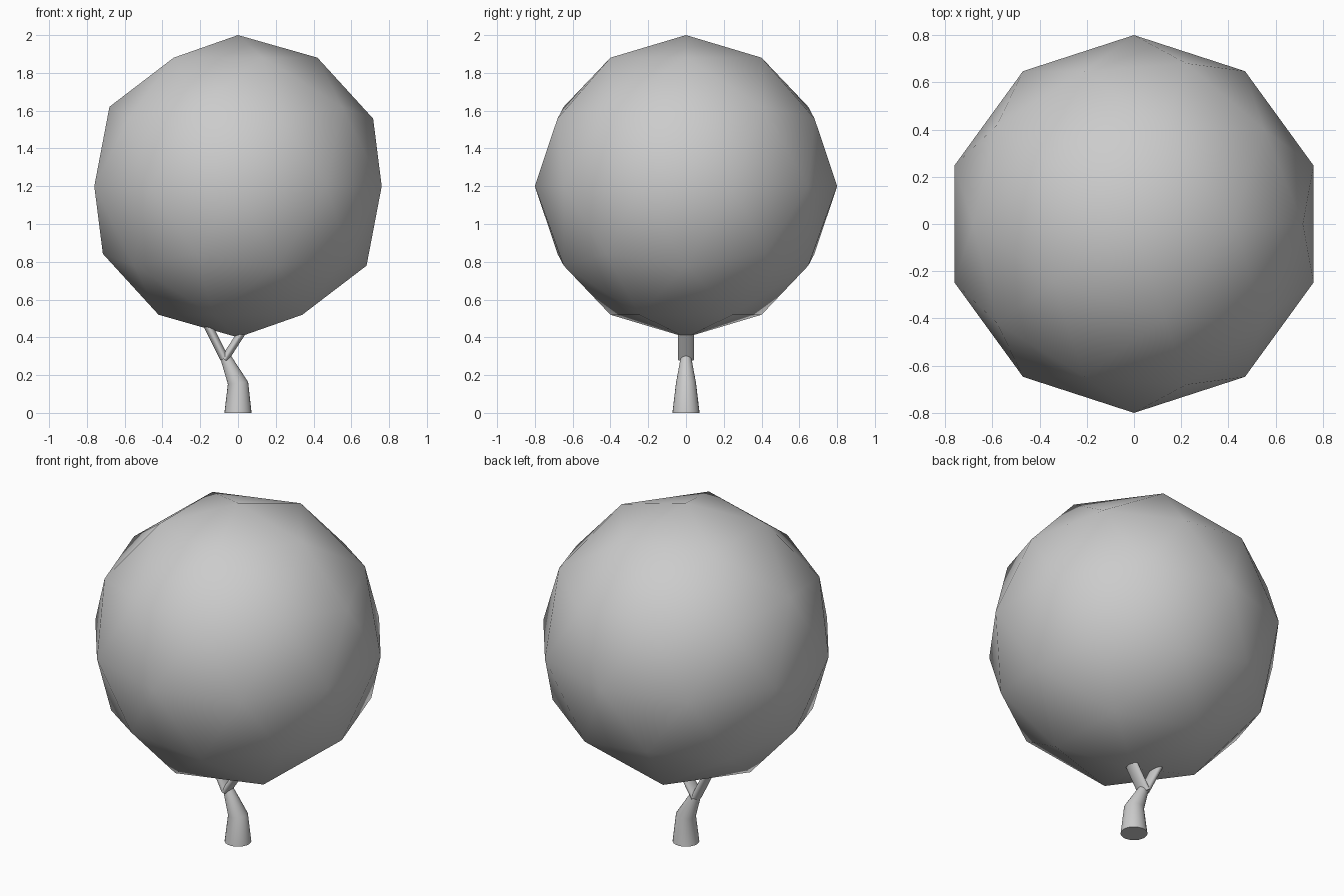
import bpy, bmesh, math
from mathutils import Vector

if "Cube" in bpy.data.objects:
    bpy.data.objects.remove(bpy.data.objects["Cube"])


def tube(name, stations, sides=24):
    """Loft elliptical rings in the xz plane.
    Station: x, z, ring tilt in degrees, in-plane radius, depth radius."""
    bm = bmesh.new()
    rings = []
    for x, z, tilt, r, ry in stations:
        t = math.radians(tilt)
        across = Vector((math.cos(t), 0, math.sin(t)))
        ring = []
        for i in range(sides):
            a = 2 * math.pi * i / sides
            p = Vector((x, 0, z)) + across * r * math.cos(a)
            p.y = ry * math.sin(a)
            ring.append(bm.verts.new(p))
        rings.append(ring)
    for low, high in zip(rings, rings[1:]):
        for i in range(sides):
            j = (i + 1) % sides
            bm.faces.new((low[i], low[j], high[j], high[i]))
    bm.faces.new(rings[0][::-1])
    bm.faces.new(rings[-1])
    bmesh.ops.recalc_face_normals(bm, faces=bm.faces[:])
    mesh = bpy.data.meshes.new(name)
    bm.to_mesh(mesh)
    bm.free()
    obj = bpy.data.objects.new(name, mesh)
    bpy.context.collection.objects.link(obj)
    bpy.ops.object.select_all(action='DESELECT')
    obj.select_set(True)
    bpy.context.view_layer.objects.active = obj
    bpy.ops.object.shade_smooth_by_angle(angle=math.radians(50))
    return obj


# Crown: low-poly ball with smooth shading
bpy.ops.mesh.primitive_ico_sphere_add(subdivisions=2, radius=0.8, location=(0, 0, 1.2))
crown = bpy.context.object
crown.name = "crown"
bpy.ops.object.shade_smooth()

# Trunk: tapered, bent to the left
tube("trunk", [(0, 0, 0, 0.072, 0.072),
               (0, 0.158, 6, 0.054, 0.053),
               (-0.071, 0.31, 0, 0.029, 0.025)])

# Forked branches reaching into the crown
tube("left_branch", [(-0.072, 0.288, 27, 0.023, 0.042),
                     (-0.178, 0.50, 27, 0.023, 0.042)])
tube("right_branch", [(-0.072, 0.283, -33, 0.021, 0.042),
                      (0.068, 0.50, -33, 0.021, 0.042)])
